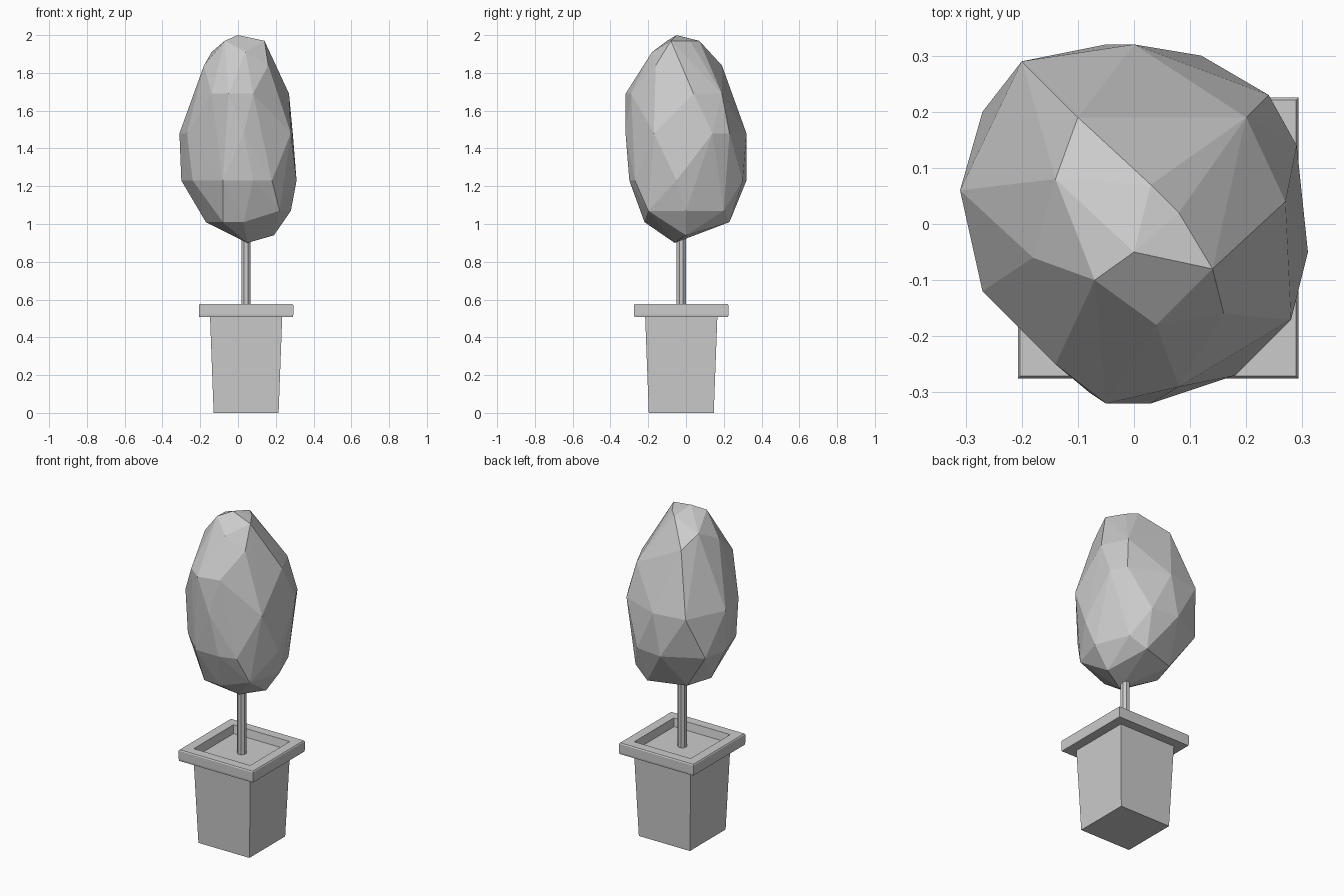
import bpy
import bmesh
from math import sin, cos, pi, sqrt

default_cube = bpy.data.objects.get("Cube")
if default_cube:
    bpy.data.objects.remove(default_cube, do_unlink=True)

# The pot and trunk share one vertical axis
AXIS_X, AXIS_Y = 0.043, -0.025

stone_grey = bpy.data.materials.new("stone_grey")
stone_grey.use_nodes = True
colour = (0.6, 0.6, 0.6, 1)
stone_grey.diffuse_color = colour
stone_grey.node_tree.nodes["Principled BSDF"].inputs["Base Color"].default_value = colour


def finish(name, bm):
    """Turn a bmesh into a flat shaded object with the shared material."""
    bmesh.ops.recalc_face_normals(bm, faces=bm.faces[:])
    mesh = bpy.data.meshes.new(name)
    bm.to_mesh(mesh)
    bm.free()
    mesh.materials.append(stone_grey)
    obj = bpy.data.objects.new(name, mesh)
    bpy.context.collection.objects.link(obj)
    return obj


def loft(name, profile, sides):
    """Stack regular polygons given as (corner radius, height), closing both ends."""
    bm = bmesh.new()
    rings = []
    for radius, z in profile:
        ring = []
        for i in range(sides):
            angle = (2 * i + 1) * pi / sides
            ring.append(bm.verts.new((AXIS_X + radius * cos(angle),
                                      AXIS_Y + radius * sin(angle), z)))
        rings.append(ring)
    for lower, upper in zip(rings, rings[1:]):
        for i in range(sides):
            j = (i + 1) % sides
            bm.faces.new((lower[i], lower[j], upper[j], upper[i]))
    bm.faces.new(rings[0])
    bm.faces.new(rings[-1])
    return finish(name, bm)


def square(half_width, z):
    return half_width * sqrt(2), z


# Tapered square pot with an overhanging rim and a sunken bed of soil
loft("pot", [square(0.172, 0), square(0.191, 0.508), square(0.248, 0.508),
             square(0.25, 0.52), square(0.25, 0.57), square(0.246, 0.576),
             square(0.19, 0.576), square(0.182, 0.528)], sides=4)

# Slim trunk reaching into the foliage
loft("trunk", [(0.026, 0.52), (0.026, 1.0)], sides=8)

# Irregular egg of foliage: corner points by height, wrapped in a faceted hull
tiers = {
    2.0: [(0, -.05)],
    1.97: [(.03, .07), (.08, .02), (.14, -.08), (-.07, -.1)],
    1.91: [(-.14, .08), (.04, -.18)],
    1.84: [(-.1, .19), (.16, -.16), (-.18, -.06)],
    1.69: [(-.14, -.25), (-.05, -.32), (.08, -.29), (.2, .19), (.27, .04)],
    1.48: [(-.31, .06), (-.2, .29), (0, .32), (.03, -.32), (.24, .23),
           (.29, .14), (.28, -.17), (-.27, -.12)],
    1.23: [(.31, -.05), (-.27, .2), (-.3, .05), (-.05, .32), (-.08, -.3),
           (.08, -.3), (.18, -.27), (.12, .3), (-.24, -.14)],
    1.07: [(.28, 0), (.2, .2), (.22, -.2)],
    1.01: [(-.17, 0), (.1, .23), (-.08, -.21), (.03, -.22), (-.12, .16)],
    .94: [(.19, 0)],
    .9: [(.05, -.06)],
}
foliage = bmesh.new()
for height, corners in tiers.items():
    for x, y in corners:
        foliage.verts.new((x, y, height))
hull = bmesh.ops.convex_hull(foliage, input=foliage.verts[:])
inner = [v for v in hull["geom_interior"] if isinstance(v, bmesh.types.BMVert)]
bmesh.ops.delete(foliage, geom=inner, context="VERTS")
finish("foliage", foliage)
